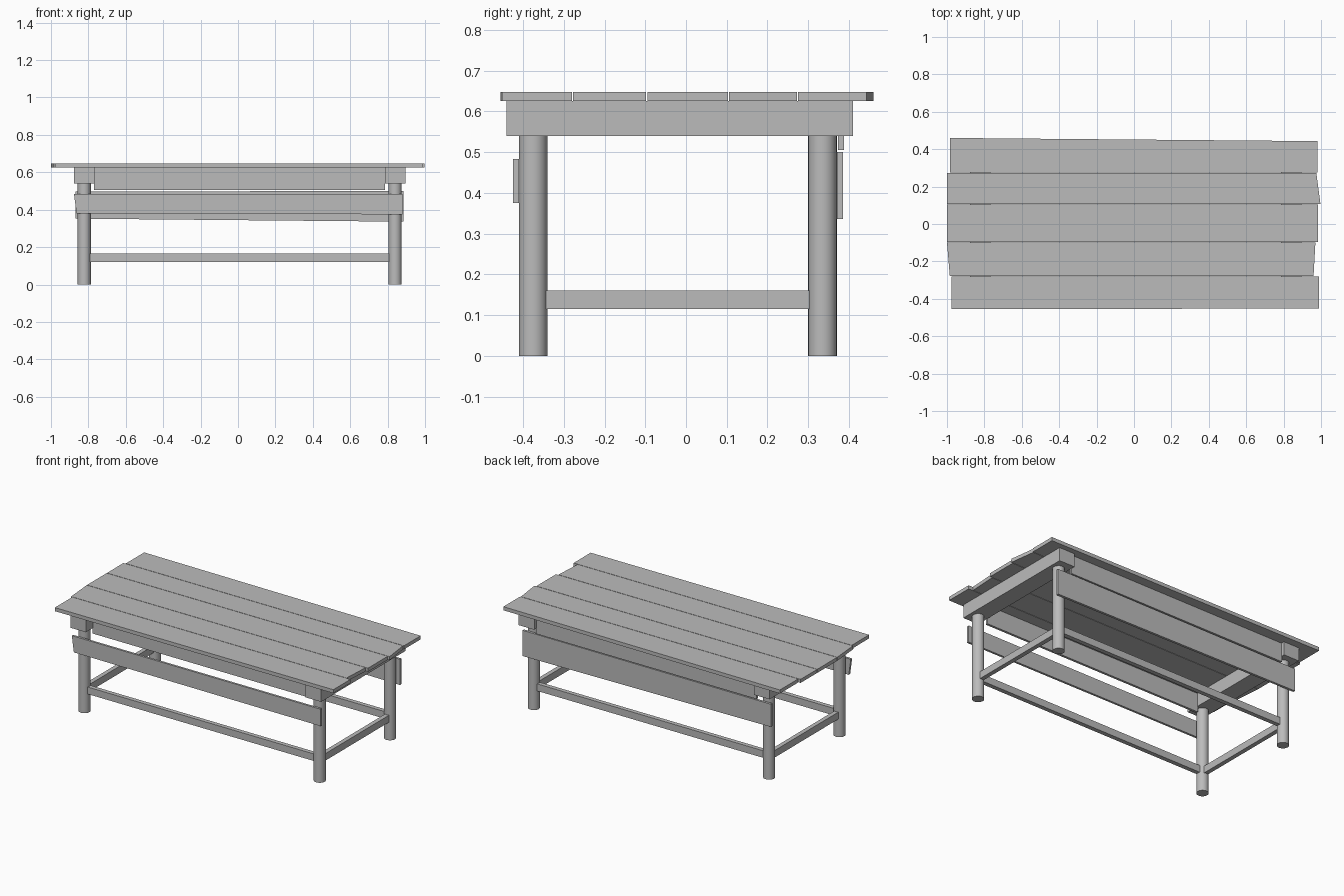
import bpy
import bmesh
import math

cube = bpy.data.objects.get("Cube")
if cube:
    bpy.data.objects.remove(cube, do_unlink=True)

# One plain grey for all the wood
wood = bpy.data.materials.new("grey_wood")
wood.use_nodes = True
GREY = (0.5, 0.5, 0.5, 1)
wood.diffuse_color = GREY
wood.node_tree.nodes["Principled BSDF"].inputs["Base Color"].default_value = GREY


def finish(name, bm):
    bmesh.ops.recalc_face_normals(bm, faces=bm.faces)
    mesh = bpy.data.meshes.new(name)
    bm.to_mesh(mesh)
    bm.free()
    mesh.materials.append(wood)
    obj = bpy.data.objects.new(name, mesh)
    bpy.context.collection.objects.link(obj)
    return obj


def board(name, outline, low, high, axis):
    """Four-cornered outline extruded along y (outline in xz) or z (outline in xy)."""
    bm = bmesh.new()
    points = [(a, low, b) if axis == "y" else (a, b, low) for a, b in outline]
    face = bm.faces.new([bm.verts.new(p) for p in points])
    new = bmesh.ops.extrude_face_region(bm, geom=[face])["geom"]
    offset = (0, high - low, 0) if axis == "y" else (0, 0, high - low)
    bmesh.ops.translate(bm, vec=offset, verts=[v for v in new if isinstance(v, bmesh.types.BMVert)])
    return finish(name, bm)


def block(name, x0, x1, y0, y1, z0, z1):
    return board(name, [(x0, y0), (x1, y0), (x1, y1), (x0, y1)], z0, z1, "z")


# Tabletop planks with uneven ends
planks = [
    [(-0.975, -0.455), (0.99, -0.452), (0.99, -0.28), (-0.975, -0.28)],
    [(-0.985, -0.277), (0.96, -0.277), (0.97, -0.098), (-1.0, -0.098)],
    [(-1.0, -0.095), (0.985, -0.095), (0.985, 0.103), (-1.0, 0.103)],
    [(-1.0, 0.106), (0.997, 0.106), (0.975, 0.272), (-1.0, 0.272)],
    [(-0.985, 0.275), (0.98, 0.275), (0.98, 0.443), (-0.985, 0.46)],
]
for i, outline in enumerate(planks):
    board(f"top_plank_{i + 1}", outline, 0.625, 0.648, "z")

# Round legs, end beams and side stretchers
LEG_X = {"right": -0.822, "left": 0.84}
LEG_Y = {"front": -0.375, "back": 0.335}
RADIUS = 0.035
for side, x in LEG_X.items():
    for end, y in LEG_Y.items():
        bm = bmesh.new()
        bmesh.ops.create_cone(bm, cap_ends=True, segments=24, radius1=RADIUS, radius2=RADIUS, depth=0.54)
        bmesh.ops.translate(bm, vec=(x, y, 0.27), verts=bm.verts)
        leg = finish(f"{end}_{side}_leg", bm)
        bpy.ops.object.select_all(action="DESELECT")
        leg.select_set(True)
        bpy.context.view_layer.objects.active = leg
        bpy.ops.object.shade_smooth_by_angle(angle=math.radians(40))
    block(f"{side}_end_beam", x - 0.055, x + 0.055, -0.44, 0.41, 0.54, 0.625)
    block(f"{side}_stretcher", x - 0.014, x + 0.014, -0.35, 0.31, 0.115, 0.16)

# Long stretchers between the legs
for end, y in LEG_Y.items():
    block(f"{end}_stretcher", -0.79, 0.81, y - 0.014, y + 0.014, 0.12, 0.165)

# Aprons under the top
block("front_apron", -0.77, 0.787, -0.37, -0.355, 0.505, 0.625)
block("back_apron", -0.77, 0.787, 0.373, 0.388, 0.505, 0.625)

# Side boards nailed to the outside of the legs
board("front_side_board", [(-0.863, 0.38), (0.88, 0.375), (0.88, 0.483), (-0.877, 0.483)],
      -0.424, -0.41, "y")
board("back_side_board", [(-0.87, 0.352), (0.885, 0.336), (0.885, 0.5), (-0.87, 0.497)],
      0.37, 0.385, "y")
